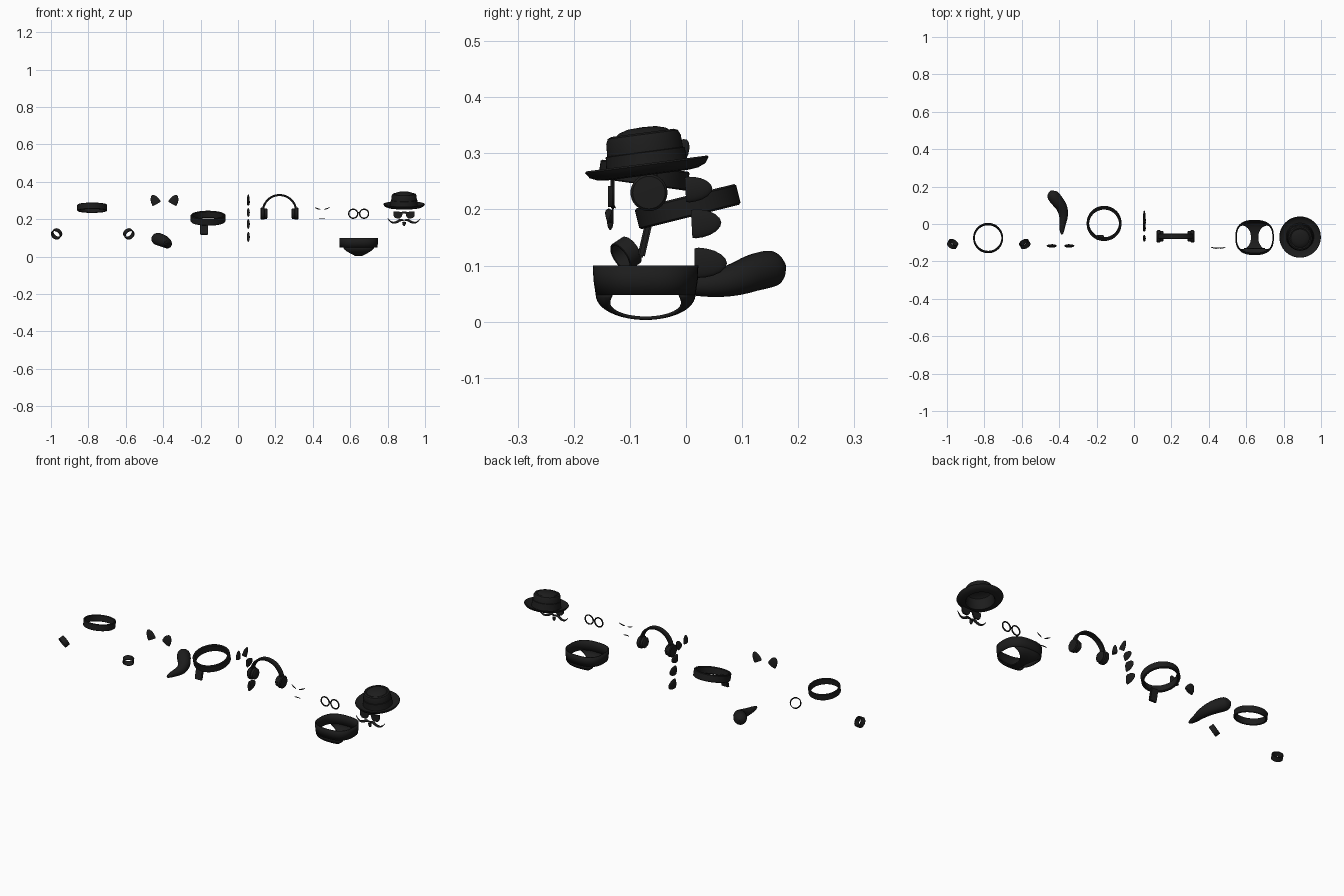
import bpy, bmesh, math
from mathutils import Matrix, Vector

if "Cube" in bpy.data.objects:
    bpy.data.objects.remove(bpy.data.objects["Cube"])

black = bpy.data.materials.new("black")
black.diffuse_color = (0.012, 0.012, 0.012, 1)
black.use_nodes = True
black.node_tree.nodes["Principled BSDF"].inputs["Base Color"].default_value = black.diffuse_color
X, Y, Z = Vector((1, 0, 0)), Vector((0, 1, 0)), Vector((0, 0, 1))


def finish(name, bm, matrix=Matrix(), angle=40):
    bm.transform(matrix)
    bmesh.ops.recalc_face_normals(bm, faces=bm.faces)
    me = bpy.data.meshes.new(name)
    bm.to_mesh(me)
    bm.free()
    ob = bpy.data.objects.new(name, me)
    bpy.context.collection.objects.link(ob)
    me.materials.append(black)
    bpy.ops.object.select_all(action='DESELECT')
    ob.select_set(True)
    bpy.context.view_layer.objects.active = ob
    bpy.ops.object.shade_smooth_by_angle(angle=math.radians(angle))
    return ob


def lathe(name, profile, matrix, closed=True, seg=48, start=0, arc=360, angle=40):
    """Spin an (r, z) profile about local z."""
    bm = bmesh.new()
    full = arc == 360
    rings = []
    for i in range(seg if full else seg + 1):
        a = math.radians(start + arc * i / seg)
        rings.append([bm.verts.new((r * math.cos(a), r * math.sin(a), z)) for r, z in profile])
    n = len(profile)
    for i in range(seg):
        a, b = rings[i], rings[(i + 1) % len(rings)]
        for j in range(n if closed else n - 1):
            k = (j + 1) % n
            bm.faces.new((a[j], b[j], b[k], a[k]))
    if not full:
        bm.faces.new(rings[0])
        bm.faces.new(rings[-1])
    bmesh.ops.remove_doubles(bm, verts=bm.verts, dist=1e-5)
    return finish(name, bm, matrix, angle)


def band_profile(r, h, t):
    """Slightly rounded strap section with outer radius r."""
    c = min(h, t) * 0.25
    return [(r - t, -h / 2 + c), (r - t + c, -h / 2), (r - c, -h / 2), (r, -h / 2 + c),
            (r, h / 2 - c), (r - c, h / 2), (r - t + c, h / 2), (r - t, h / 2 - c)]


def facing(loc, axis):
    return Matrix.Translation(loc) @ Vector(axis).to_track_quat('Z', 'Y').to_matrix().to_4x4()


def tilted(loc, deg):
    return Matrix.Translation(loc) @ Matrix.Rotation(math.radians(deg), 4, 'X')


def fin(name, base, tip, half, thin, axis):
    """Flattened rounded spike from base to tip."""
    base, tip = Vector(base), Vector(tip)
    d = tip - base
    cols = axis * thin, d.normalized().cross(axis) * half, d
    m = Matrix.Translation(base) @ Matrix(cols).transposed().to_4x4()
    lathe(name, [(0, 0), (.94, 0), (1, .12), (.95, .35), (.82, .6), (.6, .8), (.3, .95), (0, 1)],
          m, False, 24)


def tube(name, pts, depth, radii):
    cu = bpy.data.curves.new(name, 'CURVE')
    cu.dimensions = '3D'
    cu.bevel_depth, cu.bevel_resolution, cu.use_fill_caps = depth, 5, True
    s = cu.splines.new('NURBS')
    s.points.add(len(pts) - 1)
    for p, co, r in zip(s.points, pts, radii):
        p.co, p.radius = (*co, 1), r
    s.use_endpoint_u, s.order_u, s.resolution_u = True, 3, 8
    ob = bpy.data.objects.new(name, cu)
    bpy.context.collection.objects.link(ob)
    me = bpy.data.meshes.new_from_object(ob.evaluated_get(bpy.context.evaluated_depsgraph_get()))
    bpy.data.objects.remove(ob)
    bm = bmesh.new()
    bm.from_mesh(me)
    return finish(name, bm)


def plate(name, outline, y, depth):
    bm = bmesh.new()
    f = bm.faces.new([bm.verts.new((x, y, z)) for x, z in outline])
    new = bmesh.ops.extrude_face_region(bm, geom=[f])['geom']
    bmesh.ops.translate(bm, vec=(0, depth, 0), verts=[v for v in new if isinstance(v, bmesh.types.BMVert)])
    return finish(name, bm)


# Headband and two wristbands
lathe("headband", band_profile(.08, .034, .009), tilted((-.78, -.075, .261), -8))
for s in (-1, 1):
    lathe("wristband", band_profile(.028, .027, .004),
          facing((-.777 + s * .193, -.107, .121), (s * .43, -.75, -.5)), seg=32)

# Animal ears and tail
for s in (-1, 1):
    fin("animal_ear", (-.393 + s * .041, -.117, .281), (-.393 + s * .066, -.117, .328), .025, .009, Y)
tube("tail", [(-.385, -.055, .066), (-.386, -.04, .066), (-.382, 0, .065), (-.375, .045, .066), (-.385, .09, .075),
              (-.412, .125, .089), (-.432, .15, .094), (-.442, .168, .098), (-.446, .178, .1)],
     .034, [.15, .35, .5, .7, .88, 1, 1, .75, .02])

# Tilted belt with a hanging end
lathe("belt", band_profile(.093, .038, .013), tilted((-.16, .003, .205), 14), seg=56)
bm = bmesh.new()
bmesh.ops.create_cube(bm, size=1)
bmesh.ops.scale(bm, vec=(.042, .013, .066), verts=bm.verts)
bmesh.ops.bevel(bm, geom=bm.edges[:], offset=.003, segments=2, affect='EDGES')
finish("belt_end", bm, tilted((-.181, -.073, .147), -13))

# Five back spikes
for by, bz, ty, tz, h in ((-.077, .288, -.074, .333, .018), (-.026, .284, .002, .324, .02),
                          (-.001, .235, .047, .238, .023), (.01, .174, .063, .177, .026),
                          (.015, .105, .073, .104, .027)):
    fin("back_spike", (.055, by, bz), (.055, ty, tz), h, .008, X)

# Headphones
arch = Matrix.Translation((.222, -.066, .239)) @ Matrix.Rotation(math.pi / 2, 4, 'X')
lathe("headphone_arch", band_profile(.095, .03, .011), arch, start=-8, arc=196)
for s in (-1, 1):
    m = facing((.222 + s * .083, -.066, .23), (s, 0, 0))
    lathe("ear_cup", [(0, -.003), (.029, -.003), (.033, 0), (.033, .014), (.029, .018), (0, .019)], m, False, 32)
    lathe("ear_cushion", [(0, -.02), (.022, -.02), (.028, -.015), (.028, -.003), (0, -.003)], m, False, 32)

# Eyebrows and mouth
for s in (-1, 1):
    tube("eyebrow", [(.45 + s * .009, -.131, .252), (.45 + s * .024, -.128, .254), (.45 + s * .039, -.124, .263)],
         .004, [.4, 1, .3])
tube("mouth", [(.43, -.126, .203), (.447, -.131, .207), (.464, -.126, .203)], .0035, [.3, 1, .3])

# Round glasses
for s in (-1, 1):
    prof = [(.024 + .0035 * math.cos(i * math.pi / 4), .0035 * math.sin(i * math.pi / 4)) for i in range(8)]
    lathe("glasses_rim", prof, facing((.645 + s * .029, -.131, .229), (0, 1, 0)), seg=32)
tube("glasses_bridge", [(.637, -.131, .232), (.645, -.132, .237), (.653, -.131, .232)], .003, [1, 1, 1])

# Briefs: waist panel plus curved crotch strip, on a squarish bowl
CX, CY, N = .645, -.072, 2.6
bm = bmesh.new()
levels = [(.1, .1, .091), (.075, .1, .09), (.048, .098, .086)]
rings = []
for z, a, b in levels:
    ring = []
    for i in range(64):
        t = i * math.tau / 64
        c, s = math.cos(t), math.sin(t)
        ring.append(bm.verts.new((CX + a * math.copysign(abs(c) ** (2 / N), c),
                                  CY + b * math.copysign(abs(s) ** (2 / N), s), z)))
    rings.append(ring)
for a, b in zip(rings, rings[1:]):
    for i in range(64):
        bm.faces.new((a[i], a[(i + 1) % 64], b[(i + 1) % 64], b[i]))
rows = []
for i in range(25):
    t = math.pi * i / 24
    w = .02 + .06 * abs(math.cos(t)) ** 2.5
    row = []
    for j in range(-6, 7):
        x = w * j / 6
        k = (1 - abs(x / .098) ** N) ** (1 / N)
        row.append(bm.verts.new((CX + x, CY - .086 * k * math.cos(t), .048 - .042 * k * math.sin(t))))
    rows.append(row)
for a, b in zip(rows, rows[1:]):
    for j in range(12):
        bm.faces.new((a[j], b[j], b[j + 1], a[j + 1]))
briefs = finish("briefs", bm)
mod = briefs.modifiers.new("thickness", 'SOLIDIFY')
mod.thickness, mod.offset = .006, 0

# Hat: dished brim, banded crown with a domed top, hollow beneath
HX = .888
lathe("hat", [(0, .074), (.025, .073), (.042, .068), (.05, .062), (.056, .064), (.063, .061), (.067, .052),
              (.068, .03), (.071, .029), (.073, .003), (.074, -.004), (.09, -.002), (.102, .004), (.109, .009),
              (.111, .006), (.104, -.004), (.09, -.01), (.07, -.012), (.066, -.006), (.063, .045),
              (.05, .054), (0, .058)], tilted((HX, -.069, .273), 7.5), False, 56)

# Dark glasses, moustache and goatee
for s in (-1, 1):
    plate("dark_lens", [(HX + s * x, z) for x, z in ((.006, .238), (.057, .242), (.056, .217), (.047, .205),
                                                     (.022, .204), (.012, .214))], -.139, .008)
    tube("moustache", [(HX + s * x, y, z) for x, y, z in ((.002, -.137, .192), (.018, -.138, .199),
                       (.04, -.136, .182), (.07, -.133, .18), (.087, -.13, .203))],
         .0065, [.6, 1.1, 1, .6, .2])
plate("dark_glasses_bridge", [(HX - .012, .24), (HX + .012, .24), (HX + .012, .231), (HX - .012, .231)], -.138, .006)
fin("goatee", (HX, -.135, .184), (HX, -.135, .163), .01, .006, Y)
